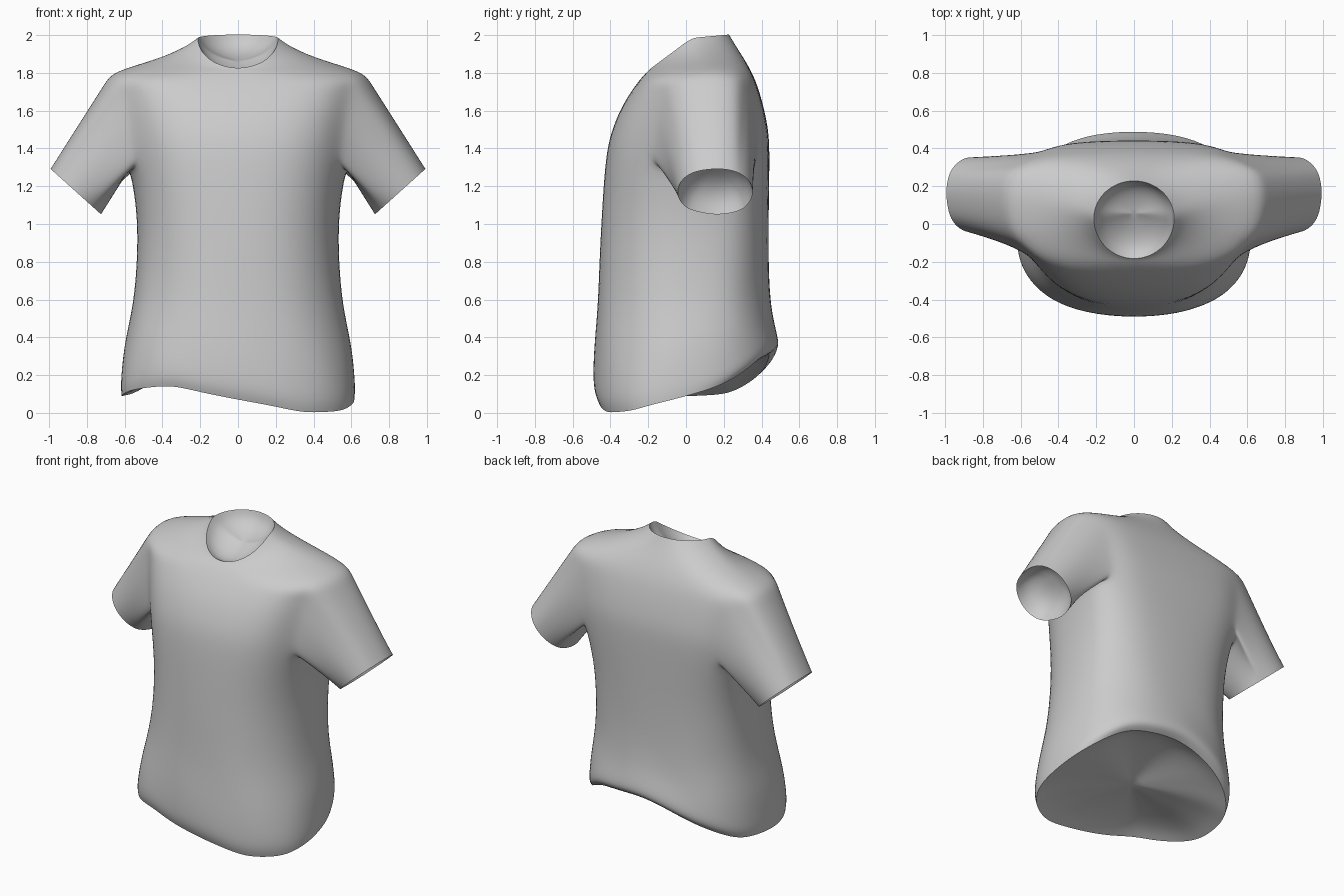
import bpy, bmesh, math
from mathutils import Vector

if "Cube" in bpy.data.objects:
    bpy.data.objects.remove(bpy.data.objects["Cube"])

N = 24  # points around the body: 0 = right side, 6 = back, 12 = left side, 18 = front

# Hem height every 30 degrees (uneven, lifted at the back right)
HEM = [.07, .165, .29, .32, .20, .10, .085, .125, .147, .07, .0, .01]


def hem(j):
    a, b = HEM[(j // 2) % 12], HEM[((j + 1) // 2) % 12]
    return (a + b) / 2


def spow(v, p):
    return math.copysign(abs(v) ** p, v)


def body_point(j, rx, yf, yc, yb, zf, zs, zb, pf, pb):
    """Point on an egg-shaped ring with separate front and back shapes."""
    t = 2 * math.pi * j / N
    c, s = math.cos(t), math.sin(t)
    if abs(c) < 1e-6:
        c = 0
    if abs(s) < 1e-6:
        s = 0
    p, ye, ze = (pb, yb, zb) if s > 0 else (pf, yf, zf)
    k = abs(s) ** p
    return Vector((rx * spow(c, p), yc + (ye - yc) * k, zs + (ze - zs) * abs(s)))


# Lower rings: blend from hem to waist, half width, front y, widest y, back y
LOWER = [(0, .622, -.468, -.07, .445),
         (.07, .626, -.490, -.07, .497),
         (.20, .620, -.495, -.06, .490),
         (.42, .603, -.488, -.02, .462),
         (.70, .560, -.472, .02, .448)]
WAIST = .78

# Upper rings: half width, y front/widest/back, z front/side/back, roundness front/back
UPPER = [(.538, -.463, .05, .440, .80, .80, .80, .85, .75),
         (.535, -.450, .08, .440, 1.06, 1.05, 1.06, .82, .70),
         (.575, -.430, .12, .445, 1.36, 1.29, 1.36, .75, .58),   # armpit
         (.598, -.400, .13, .440, 1.49, 1.44, 1.49, .74, .55),
         (.620, -.350, .14, .415, 1.61, 1.60, 1.61, .72, .55),
         (.645, -.295, .14, .390, 1.70, 1.73, 1.70, .72, .55),
         (.670, -.250, .14, .365, 1.76, 1.81, 1.77, .72, .58),   # shoulder
         (.450, -.215, .11, .325, 1.80, 1.868, 1.85, .80, .70),
         (.285, -.195, .06, .270, 1.815, 1.935, 1.935, .95, .9),
         (.215, -.185, .03, .230, 1.825, 1.985, 2.003, 1, 1)]     # neckline

bm = bmesh.new()
crease = bm.edges.layers.float.new("crease_edge")


def bridge(a, b):
    for i in range(len(a)):
        k = (i + 1) % len(a)
        bm.faces.new((a[i], a[k], b[k], b[i]))


def inner_lining(rim, depth):
    """Dished inside surface that closes an opening; depth is a vector."""
    mid = sum((v.co for v in rim), Vector()) / len(rim)
    prev = rim
    for scale, d in ((.86, .5), (.6, .85), (.3, .98)):
        cur = [bm.verts.new(mid + (v.co - mid) * scale + depth * d) for v in rim]
        bridge(prev, cur)
        prev = cur
    tip = bm.verts.new(mid + depth)
    for i in range(len(prev)):
        bm.faces.new((prev[i], prev[(i + 1) % len(prev)], tip))
    for i in range(len(rim)):   # keep the rim crisp
        e = bm.edges.get((rim[i], rim[(i + 1) % len(rim)]))
        e[crease] = 1
        e.smooth = False


# Rings of the body
rings = []
for f, rx, yf, yc, yb in LOWER:
    ring = []
    for j in range(N):
        p = body_point(j, rx, yf, yc, yb, 0, 0, 0, .85, .8)
        p.z = hem(j) * (1 - f) + WAIST * f
        # soft folds just above the hem
        w = math.sin(f * math.pi) * .008 * math.sin(j * 2.1 + f * 6)
        p.x *= 1 + w
        p.y *= 1 + w
        ring.append(bm.verts.new(p))
    rings.append(ring)
for u in UPPER:
    rings.append([bm.verts.new(body_point(j, *u)) for j in range(N)])

# Body surface, leaving an armhole on each side
BOT, TOP = len(LOWER) + 2, len(LOWER) + 6
J0, J1 = -2, 3
hole_cols = {j % N for j in range(J0, J1)} | {(11 - j) % N for j in range(J0, J1)}
for i in range(len(rings) - 1):
    for j in range(N):
        if BOT <= i < TOP and j in hole_cols:
            continue
        k = (j + 1) % N
        bm.faces.new((rings[i][j], rings[i][k], rings[i + 1][k], rings[i + 1][j]))

# Armhole edge, walked once round, as (ring, column)
loop = ([(BOT, j) for j in range(J0, J1)] + [(i, J1) for i in range(BOT, TOP)]
        + [(TOP, j) for j in range(J1, J0, -1)] + [(i, J0) for i in range(TOP, BOT, -1)])


def sleeve(side):
    start = [rings[i][(j if side > 0 else 12 - j) % N] for i, j in loop]
    ends = []
    for v in start:
        a = math.atan2((v.co.z - 1.55) / .25, (v.co.y - .12) / .26)
        c, s = math.cos(a), math.sin(a)
        ends.append(Vector((side * (.857 + .140 * s), .155 + .206 * c, 1.170 + .126 * s)))
    starts = [v.co.copy() for v in start]
    prev = start
    for f in (.12, .45, .72, .95, 1.0):
        cur = []
        for v, e in zip(starts, ends):
            p = v.lerp(e, f)
            p.y = v.y + (e.y - v.y) * f ** .8
            cur.append(bm.verts.new(p))
        bridge(prev, cur)
        prev = cur
    inner_lining(prev, Vector((-side * .07, 0, .10)))


sleeve(1)
sleeve(-1)
inner_lining(rings[-1], Vector((0, .03, -.08)))   # neck
inner_lining(rings[0], Vector((0, 0, .08)))       # hem
bmesh.ops.recalc_face_normals(bm, faces=bm.faces)

mesh = bpy.data.meshes.new("short_sleeve_shirt")
for f in bm.faces:
    f.smooth = True
bm.to_mesh(mesh)
bm.free()
shirt = bpy.data.objects.new("short_sleeve_shirt", mesh)
bpy.context.collection.objects.link(shirt)

# Smooth cloth surface
sub = shirt.modifiers.new("smooth_cloth", 'SUBSURF')
sub.levels = sub.render_levels = 2
